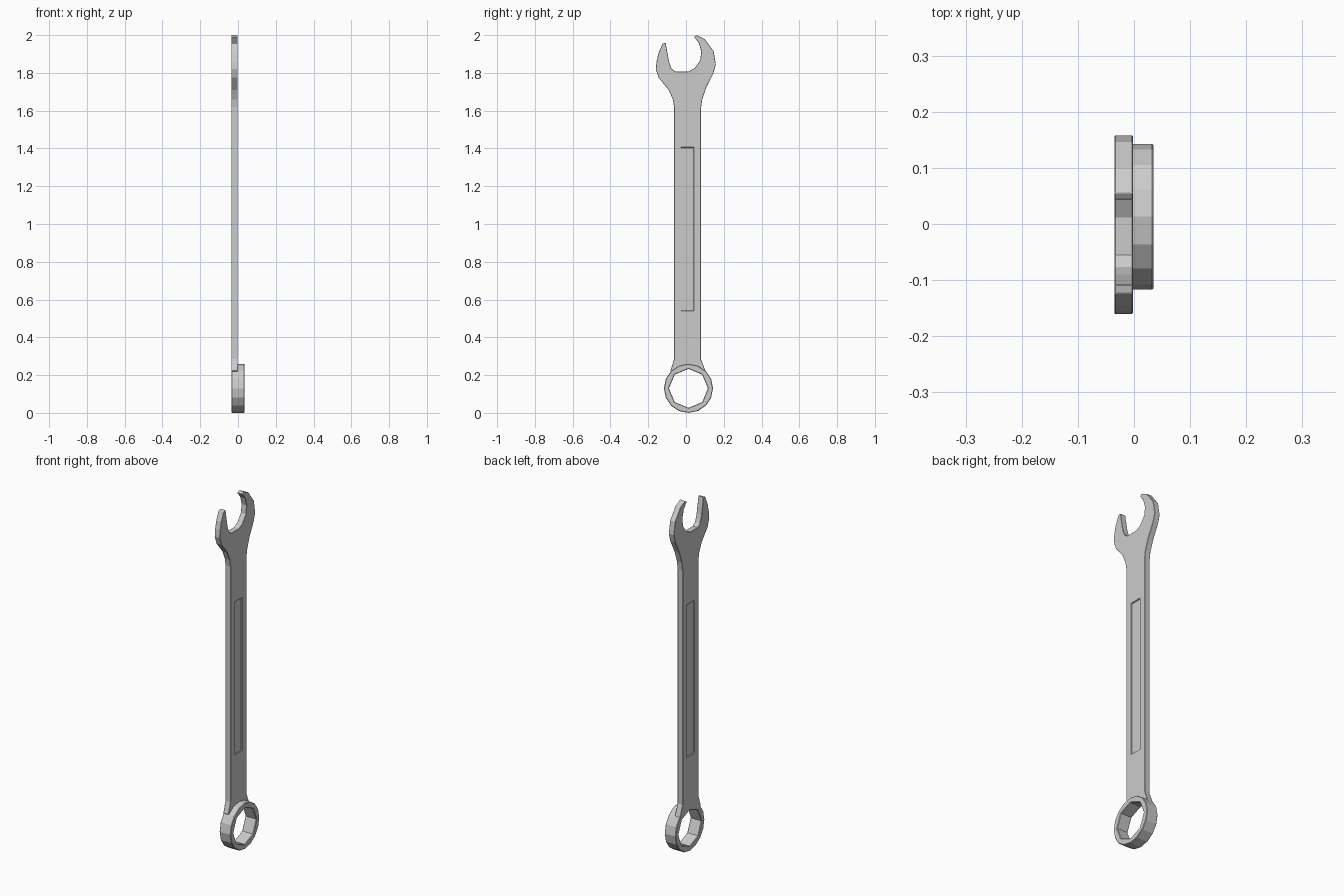
import bpy, bmesh
from math import sin, cos, pi, radians

if "Cube" in bpy.data.objects:
    bpy.data.objects.remove(bpy.data.objects["Cube"])

X0, X1, XR = -0.035, -0.002, 0.035   # back face, shaft front, ring front
CY, CZ = 0.013, 0.13                 # ring centre


def finish(name, bm):
    bmesh.ops.recalc_face_normals(bm, faces=bm.faces)
    me = bpy.data.meshes.new(name)
    bm.to_mesh(me)
    bm.free()
    ob = bpy.data.objects.new(name, me)
    bpy.context.collection.objects.link(ob)
    return ob


def prism(name, pts, x0, x1):
    bm = bmesh.new()
    a = [bm.verts.new((x0, y, z)) for y, z in pts]
    b = [bm.verts.new((x1, y, z)) for y, z in pts]
    bm.faces.new(a)
    bm.faces.new(b[::-1])
    n = len(pts)
    for i in range(n):
        j = (i + 1) % n
        bm.faces.new((a[i], a[j], b[j], b[i]))
    return finish(name, bm)


def circle(r, n):
    return [(CY + r * sin(2 * pi * i / n), CZ + r * cos(2 * pi * i / n)) for i in range(n)]


def bevel(ob, width):
    m = ob.modifiers.new("edge_bevel", 'BEVEL')
    m.width = width
    m.segments = 1
    m.limit_method = 'ANGLE'
    m.angle_limit = radians(50)


def cut(ob, cutter):
    m = ob.modifiers.new("cut", 'BOOLEAN')
    m.operation = 'DIFFERENCE'
    m.solver = 'EXACT'
    m.object = cutter
    cutter.hide_render = True
    cutter.hide_viewport = True
    cutter.display_type = 'WIRE'


# shaft and open jaw as one outline, ending inside the ring wall
outline = [(-0.063, 0.285), (-0.063, 1.62), (-0.07, 1.66), (-0.092, 1.71), (-0.145, 1.775),
           (-0.160, 1.82), (-0.156, 1.86), (-0.146, 1.905), (-0.124, 1.955), (-0.108, 1.959),
           (-0.100, 1.915), (-0.090, 1.86), (-0.077, 1.823), (-0.055, 1.807), (0.012, 1.807),
           (0.045, 1.825), (0.075, 1.865), (0.081, 1.912), (0.068, 1.958), (0.043, 1.990),
           (0.056, 2.0), (0.098, 1.98), (0.146, 1.915), (0.158, 1.845), (0.146, 1.80),
           (0.108, 1.725), (0.086, 1.66), (0.079, 1.61), (0.079, 0.285), (0.103, 0.222)]
outline += [(CY + 0.118 * sin(radians(a)), CZ + 0.118 * cos(radians(a)))
            for a in (45, 22.5, 0, -22.5, -45)]
outline.append((-0.083, 0.222))
shaft = prism("shaft_and_jaw", outline, X0, X1)

# shallow pocket in both faces of the shaft
pocket = [(-0.027, 0.54), (0.042, 0.54), (0.042, 1.405), (-0.027, 1.405)]
D = 0.006
cut(shaft, prism("pocket_cutter_front", pocket, X1 - D, X1 + 0.02))
cut(shaft, prism("pocket_cutter_back", pocket, X0 - 0.02, X0 + D))
bevel(shaft, 0.003)

# box end: sixteen-sided ring with an eight-sided hole
bm = bmesh.new()
N = 16
outer = circle(0.13, N)
corner = circle(0.103, 8)
inner = []
for i in range(8):
    (y0, z0), (y1, z1) = corner[i], corner[(i + 1) % 8]
    inner += [(y0, z0), ((y0 + y1) / 2, (z0 + z1) / 2)]
loops = [[bm.verts.new((x, y, z)) for y, z in pts]
         for pts, x in ((outer, X0), (outer, XR), (inner, XR), (inner, X0))]
for k in range(4):
    p, q = loops[k], loops[(k + 1) % 4]
    for i in range(N):
        j = (i + 1) % N
        bm.faces.new((p[i], p[j], q[j], q[i]))
ring = finish("box_end_ring", bm)
bevel(ring, 0.003)
